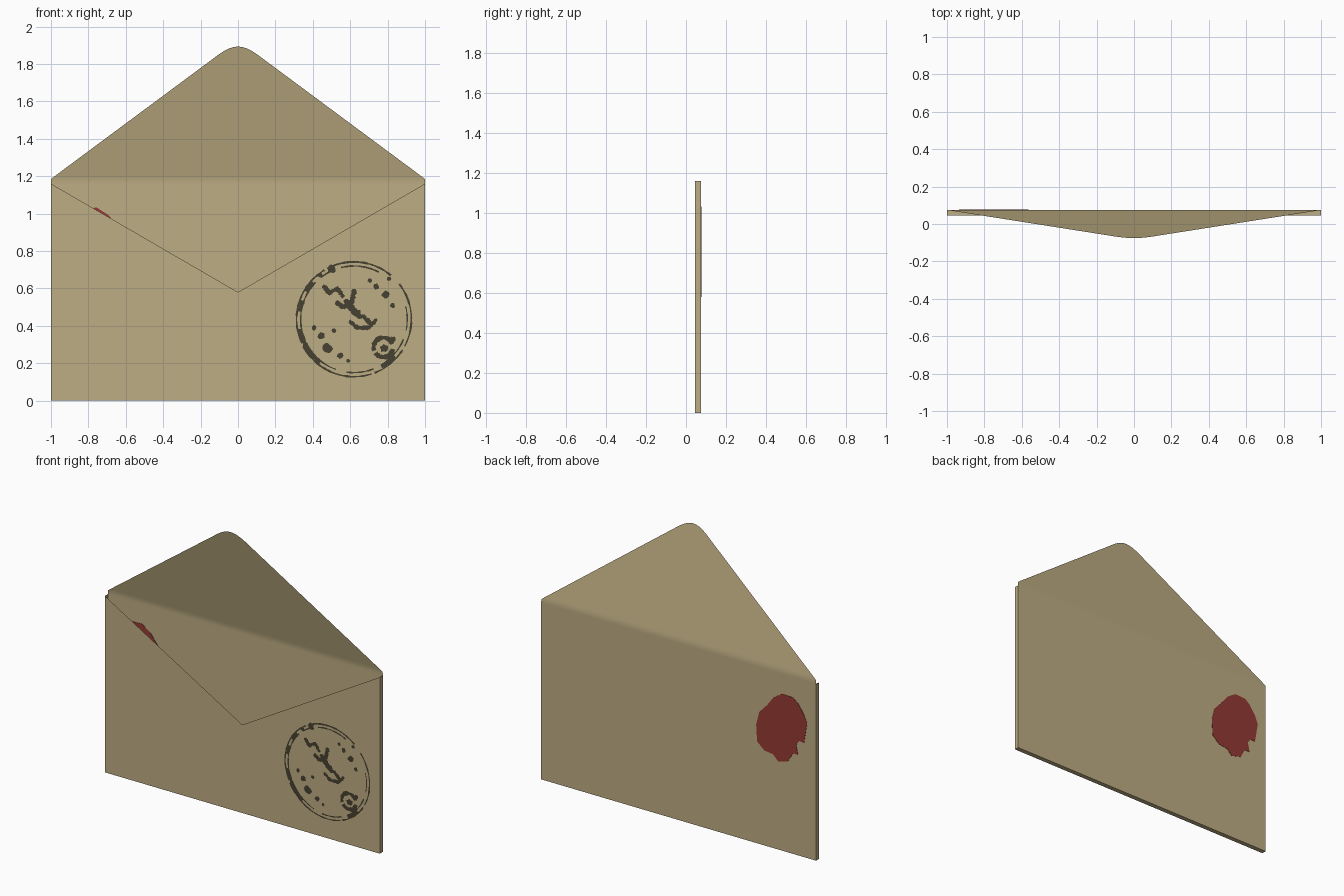
import bpy, bmesh, math, random

if "Cube" in bpy.data.objects:
    bpy.data.objects.remove(bpy.data.objects["Cube"])

random.seed(4)
FRONT, BACK, TOP = 0.045, 0.076, 1.16


def material(name, rgb):
    m = bpy.data.materials.new(name)
    lin = [((c / 255 + 0.055) / 1.055) ** 2.4 for c in rgb]
    m.diffuse_color = (*lin, 1)
    m.use_nodes = True
    m.node_tree.nodes["Principled BSDF"].inputs["Base Color"].default_value = m.diffuse_color
    return m


PAPER = material("tan paper", (190, 173, 131))
INK = material("dark ink", (70, 65, 49))
WAX = material("red wax", (149, 58, 52))


def finish(bm, name, mat, smooth=False):
    me = bpy.data.meshes.new(name)
    bm.to_mesh(me)
    bm.free()
    me.materials.append(mat)
    ob = bpy.data.objects.new(name, me)
    bpy.context.collection.objects.link(ob)
    if smooth:
        bpy.ops.object.select_all(action='DESELECT')
        ob.select_set(True)
        bpy.context.view_layer.objects.active = ob
        bpy.ops.object.shade_smooth_by_angle(angle=math.radians(50))
    return ob


# Envelope pocket: V-cut front, thin sides, bottom and back, open at the top
bm = bmesh.new()
v = [bm.verts.new(p) for p in (
    (-1, FRONT, 0), (0, FRONT, 0), (1, FRONT, 0),
    (1, FRONT, TOP), (0, FRONT, TOP / 2), (-1, FRONT, TOP),
    (-1, BACK, 0), (0, BACK, 0), (1, BACK, 0), (1, BACK, TOP), (-1, BACK, TOP))]
for f in ((0, 1, 4, 5), (1, 2, 3, 4), (2, 8, 9, 3), (6, 0, 5, 10),
          (0, 6, 7, 1), (1, 7, 8, 2), (8, 7, 6, 10, 9)):
    bm.faces.new([v[i] for i in f])
edges = [e for e in bm.edges if len(e.link_faces) == 2 and e.calc_face_angle(0) > 1]
bmesh.ops.bevel(bm, geom=edges, offset=0.006, segments=2, profile=0.5,
                affect='EDGES', clamp_overlap=True)
finish(bm, "envelope_pocket", PAPER, True)

# Open flap: a sheet leaning forward, softly folded, with a rounded tip
half = [(1.0, TOP, BACK), (1.0, 1.172, BACK), (1.0, 1.185, 0.0748)]
for x, z in ((0.975, 1.204), (0.1, 1.853), (0.075, 1.869), (0.048, 1.883),
             (0.022, 1.891), (0.004, 1.893)):
    half.append((x, z, 0.0748 - (z - 1.185) * 0.212))
bm = bmesh.new()
rows = [[bm.verts.new((s * x, y, z)) for s in (-1, 1)] for x, z, y in half]
for a, b in zip(rows, rows[1:]):
    bm.faces.new((a[0], a[1], b[1], b[0]))
finish(bm, "open_flap", PAPER, True)

# Wax seal: an irregular thin plate set through the back sheet
outline = [(-.754, 1.032), (-.833, 1.028), (-.87, .998), (-.913, .937), (-.935, .884),
           (-.92, .793), (-.913, .752), (-.877, .755), (-.855, .722), (-.87, .66),
           (-.833, .663), (-.797, .60), (-.725, .58), (-.688, .617), (-.623, .626),
           (-.572, .671), (-.565, .782), (-.587, .868), (-.645, .93), (-.69, .99)]
bm = bmesh.new()
f = bm.faces.new([bm.verts.new((x, BACK - 0.002, z)) for x, z in outline])
ext = bmesh.ops.extrude_face_region(bm, geom=[f], use_keep_orig=True)
for g in ext["geom"]:
    if isinstance(g, bmesh.types.BMVert):
        g.co.y = BACK + 0.002
bmesh.ops.recalc_face_normals(bm, faces=bm.faces[:])
finish(bm, "wax_seal", WAX)

# Worn round postmark on the front
CX, CZ, Y = 0.62, 0.435, FRONT - 0.002
bm = bmesh.new()


def blob(x, z, r, n=11, jitter=0.22):
    pts = []
    for i in range(n):
        a = 2 * math.pi * i / n
        q = r * random.uniform(1 - jitter, 1 + jitter)
        pts.append(bm.verts.new((x + q * math.cos(a), Y, z + q * math.sin(a))))
    bm.faces.new(pts)


def arc(cx, cz, r, start, end, width, step=3):
    n = max(2, int((end - start) / step))
    prev = None
    for i in range(n + 1):
        a = math.radians(start + (end - start) * i / n)
        w = width * random.uniform(0.6, 1.3) / 2
        cur = [bm.verts.new((cx + k * math.cos(a), Y, cz + k * math.sin(a)))
               for k in (r - w, r + w)]
        if prev:
            bm.faces.new((prev[0], prev[1], cur[1], cur[0]))
        prev = cur


def smear(points, width):
    # Chain of overlapping ragged spots along a path
    for (x0, z0), (x1, z1) in zip(points, points[1:]):
        n = max(2, int(math.hypot(x1 - x0, z1 - z0) / (width * 0.4)))
        for i in range(n + 1):
            t = i / n
            blob(x0 + (x1 - x0) * t, z0 + (z1 - z0) * t,
                 width / 2 * random.uniform(0.75, 1.2), 8, 0.25)


# Outer and inner rings with gaps, then thicker inked stretches
for start, end in ((-28, 38), (50, 118), (121, 205), (208, 288), (291, 328)):
    arc(CX, CZ, 0.307, start, end, 0.010)
for start, end in ((-60, -22), (-12, 14), (62, 104), (112, 128), (136, 250), (262, 292)):
    arc(CX, CZ, 0.285, start, end, 0.008)
for start, end in ((138, 150), (160, 172), (190, 232), (300, 318)):
    arc(CX, CZ, 0.293, start, end, 0.024)

# Ink spots (x, z, radius)
for s in ((.50, .705, .022), (.705, .642, .011), (.738, .61, .016), (.79, .567, .021),
          (.828, .508, .013), (.807, .652, .011), (.406, .39, .013), (.444, .348, .019),
          (.481, .278, .027), (.545, .241, .016), (.588, .214, .011), (.513, .374, .011),
          (.44, .67, .013), (.83, .33, .014)):
    blob(*s)

# Smudged diagonal band and a small broken ring at its end
smear([(.46, .61), (.49, .575), (.53, .60), (.56, .56)], 0.024)
smear([(.53, .52), (.57, .50), (.61, .53), (.62, .585)], 0.026)
smear([(.58, .53), (.62, .48), (.65, .45)], 0.042)
smear([(.60, .42), (.64, .39), (.70, .39), (.735, .43)], 0.022)
smear([(.67, .45), (.70, .42)], 0.026)
arc(.777, .285, .052, 20, 200, .024, 10)
arc(.777, .285, .052, 215, 350, .030, 10)
blob(.782, .28, .022)
finish(bm, "ink_postmark", INK)
